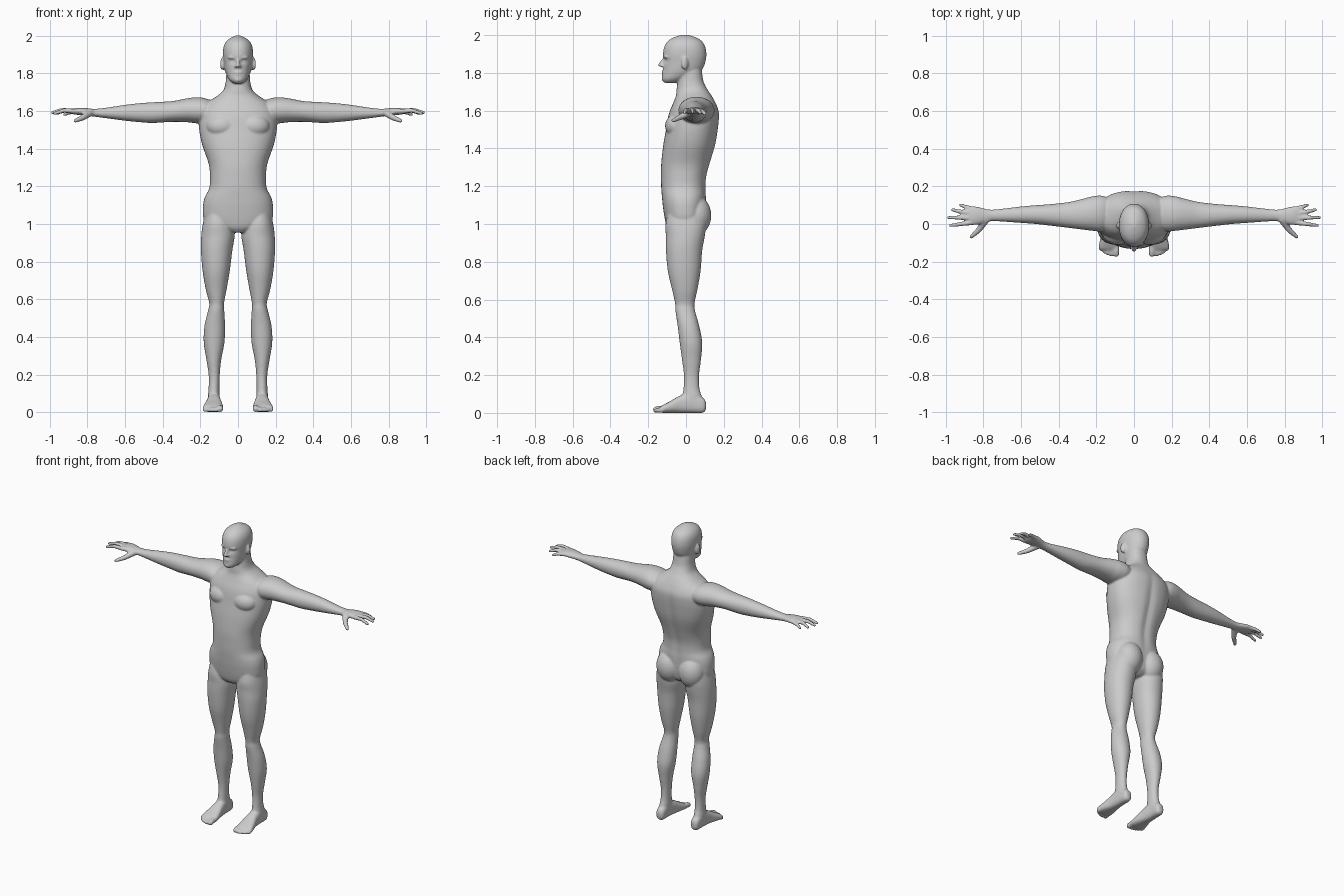
import bpy, bmesh
from math import cos, sin, pi, exp, copysign
from mathutils import Vector, Matrix

bm = bmesh.new()


def spline(rows, steps=6):
    """Catmull-Rom interpolation through rows of numbers."""
    out, n = [], len(rows)
    for i in range(n - 1):
        p = [rows[min(max(j, 0), n - 1)] for j in (i - 1, i, i + 1, i + 2)]
        for k in range(steps):
            t = k / steps
            out.append([0.5 * (2 * b + (c - a) * t + (2 * a - 5 * b + 4 * c - d) * t * t
                               + (3 * b - a - 3 * c + d) * t ** 3) for a, b, c, d in zip(*p)])
    return out + [list(rows[-1])]


def loft(axis, rows, power=2.0, sides=48):
    """Rows: position on axis, then min/max of the two other axes."""
    rings = []
    for t, a0, a1, b0, b1 in spline(rows):
        ring = []
        for k in range(sides):
            c, s = cos(2 * pi * k / sides), sin(2 * pi * k / sides)
            u = (a0 + a1) / 2 + (a1 - a0) / 2 * copysign(abs(c) ** (2 / power), c)
            v = (b0 + b1) / 2 + (b1 - b0) / 2 * copysign(abs(s) ** (2 / power), s)
            co = {'x': (t, u, v), 'y': (u, t, v), 'z': (u, v, t)}[axis]
            ring.append(bm.verts.new(co))
        rings.append(ring)
    for r, q in zip(rings, rings[1:]):
        for k in range(sides):
            j = (k + 1) % sides
            bm.faces.new((r[k], r[j], q[j], q[k]))
    bm.faces.new(rings[0])
    bm.faces.new(rings[-1])
    return [v for r in rings for v in r]


def ball(loc, radii, rot=Matrix()):
    m = Matrix.Translation(loc) @ rot @ Matrix.Diagonal((*radii, 1))
    bmesh.ops.create_uvsphere(bm, u_segments=24, v_segments=16, radius=1, matrix=m)


def digit(points, radii):
    """Tapered jointed rod with round joints."""
    pts = [Vector(p) for p in points]
    for p, r in zip(pts, radii):
        ball(p, (r, r, r))
    for p, q, r, s in zip(pts, pts[1:], radii, radii[1:]):
        d = q - p
        m = Matrix.Translation((p + q) / 2) @ d.to_track_quat('Z', 'Y').to_matrix().to_4x4()
        bmesh.ops.create_cone(bm, cap_ends=True, segments=16, radius1=r, radius2=s,
                              depth=d.length, matrix=m)


# Leg
loft('z', [(1.08, .05, .17, -.09, .09), (1.0, .03, .187, -.108, .105), (.94, .018, .195, -.107, .10),
           (.86, .03, .197, -.106, .086), (.75, .044, .188, -.096, .077), (.65, .061, .171, -.073, .06),
           (.58, .074, .153, -.058, .045), (.54, .073, .159, -.056, .048), (.46, .069, .178, -.044, .07),
           (.37, .072, .182, -.033, .086), (.28, .089, .168, -.021, .079), (.2, .097, .156, -.011, .069),
           (.13, .099, .156, -.013, .071), (.08, .098, .16, -.02, .085), (.03, .1, .156, -.01, .09)], 2.1)

# Foot and toes
loft('y', [(.106, .115, .143, .02, .055), (.09, .101, .156, .001, .08), (.03, .097, .161, 0, .11),
           (-.03, .09, .166, 0, .092), (-.08, .081, .179, 0, .064), (-.12, .078, .188, 0, .043),
           (-.137, .083, .184, .003, .032)], 2.6)
for x, tip, r in ((.095, -.158, .017), (.119, -.162, .012), (.139, -.155, .012),
                  (.157, -.146, .0115), (.175, -.133, .011)):
    digit([(x, -.115, r + .006), (x, tip + .015, r + .004), (x, tip, r)], (r, r, r))

# Arm and palm
loft('x', [(.11, -.01, .13, 1.56, 1.64), (.17, -.038, .15, 1.535, 1.667), (.22, -.036, .147, 1.535, 1.673),
           (.27, -.03, .134, 1.541, 1.668), (.35, -.02, .116, 1.543, 1.653), (.45, -.008, .105, 1.537, 1.647),
           (.52, .0, .1, 1.541, 1.642), (.6, .006, .093, 1.549, 1.633), (.7, .013, .081, 1.562, 1.618),
           (.76, .015, .076, 1.57, 1.612), (.8, .004, .083, 1.575, 1.615), (.84, -.005, .093, 1.579, 1.618),
           (.875, -.005, .093, 1.583, 1.613), (.89, .0, .088, 1.588, 1.607)], 2.1)

# Fingers and thumb
for base, mid, tip in (((.865, .007, 1.599), (.925, -.001, 1.603), (.975, -.008, 1.588)),
                       ((.87, .032, 1.601), (.935, .034, 1.606), (.986, .034, 1.592)),
                       ((.87, .057, 1.600), (.925, .066, 1.602), (.964, .075, 1.588)),
                       ((.86, .08, 1.597), (.895, .091, 1.594), (.922, .101, 1.582))):
    digit([base, mid, tip], (.0135, .0115, .009))
digit([(.785, .025, 1.592), (.825, -.032, 1.565), (.865, -.068, 1.548)], (.02, .0155, .0105))

# Buttock, chest muscle, ear, eye and brow
ball((.083, .052, 1.045), (.085, .082, .105))
ball((.085, -.045, 1.52), (.085, .066, .065))
ball((.083, -.006, 1.85), (.011, .019, .034), Matrix.Rotation(.35, 4, 'Z'))
ball((.032, -.091, 1.867), (.014, .0135, .0125))
ball((.034, -.108, 1.884), (.022, .009, .007), Matrix.Rotation(.35, 4, 'Z'))
ball((.012, -.126, 1.837), (.008, .011, .007))

# Mirror everything built so far to the other side
half = bmesh.ops.duplicate(bm, geom=bm.verts[:] + bm.edges[:] + bm.faces[:])['geom']
bmesh.ops.scale(bm, vec=(-1, 1, 1), verts=[g for g in half if isinstance(g, bmesh.types.BMVert)])

# Torso and neck, with a shallow groove along the spine
torso = [(.955, .05, -.08, .05), (.98, .13, -.1, .085), (1.02, .18, -.111, .098), (1.09, .186, -.122, .105),
         (1.14, .177, -.127, .107), (1.19, .153, -.131, .106), (1.25, .149, -.132, .11), (1.32, .156, -.131, .128),
         (1.42, .19, -.12, .157), (1.5, .206, -.106, .17), (1.56, .207, -.096, .176), (1.6, .2, -.085, .174),
         (1.64, .172, -.068, .158), (1.68, .112, -.053, .135), (1.71, .079, -.05, .115), (1.75, .066, -.045, .094),
         (1.8, .062, -.04, .085), (1.84, .058, -.04, .08)]
for v in loft('z', [(z, -w, w, f, b) for z, w, f, b in torso], 2.3, 72):
    if v.co.y > .03:
        v.co.y -= .01 * exp(-(v.co.x / .025) ** 2) * max(0, 1 - ((v.co.z - 1.36) / .3) ** 2)

# Head, with hollowed eye sockets
head = [(1.747, .025, -.115, -.04), (1.765, .046, -.127, .0), (1.79, .06, -.125, .05), (1.82, .07, -.121, .087),
        (1.86, .076, -.12, .103), (1.9, .08, -.122, .108), (1.94, .077, -.114, .101), (1.97, .063, -.094, .082),
        (1.99, .038, -.06, .047), (2.002, .01, -.02, .007)]
for v in loft('z', [(z, -w, w, f, b) for z, w, f, b in head], 2.1, 96):
    if v.co.y < -.04:
        v.co.y += .014 * exp(-((abs(v.co.x) - .032) / .017) ** 2 - ((v.co.z - 1.867) / .012) ** 2)

# Nose, lips and chin
digit([(0, -.115, 1.876), (0, -.138, 1.842)], (.008, .0105))
ball((0, -.118, 1.806), (.024, .011, .006))
ball((0, -.117, 1.795), (.02, .011, .006))
ball((0, -.113, 1.766), (.022, .016, .015))

# One continuous skin over all parts
bmesh.ops.recalc_face_normals(bm, faces=bm.faces[:])
mesh = bpy.data.meshes.new("human_body")
bm.to_mesh(mesh)
bm.free()
body = bpy.data.objects.new("human_body", mesh)
bpy.context.collection.objects.link(body)
skin = body.modifiers.new("skin", 'REMESH')
skin.mode = 'VOXEL'
skin.voxel_size = .0058
skin.use_smooth_shade = True
relax = body.modifiers.new("relax", 'SMOOTH')
relax.factor = .5
relax.iterations = 5
